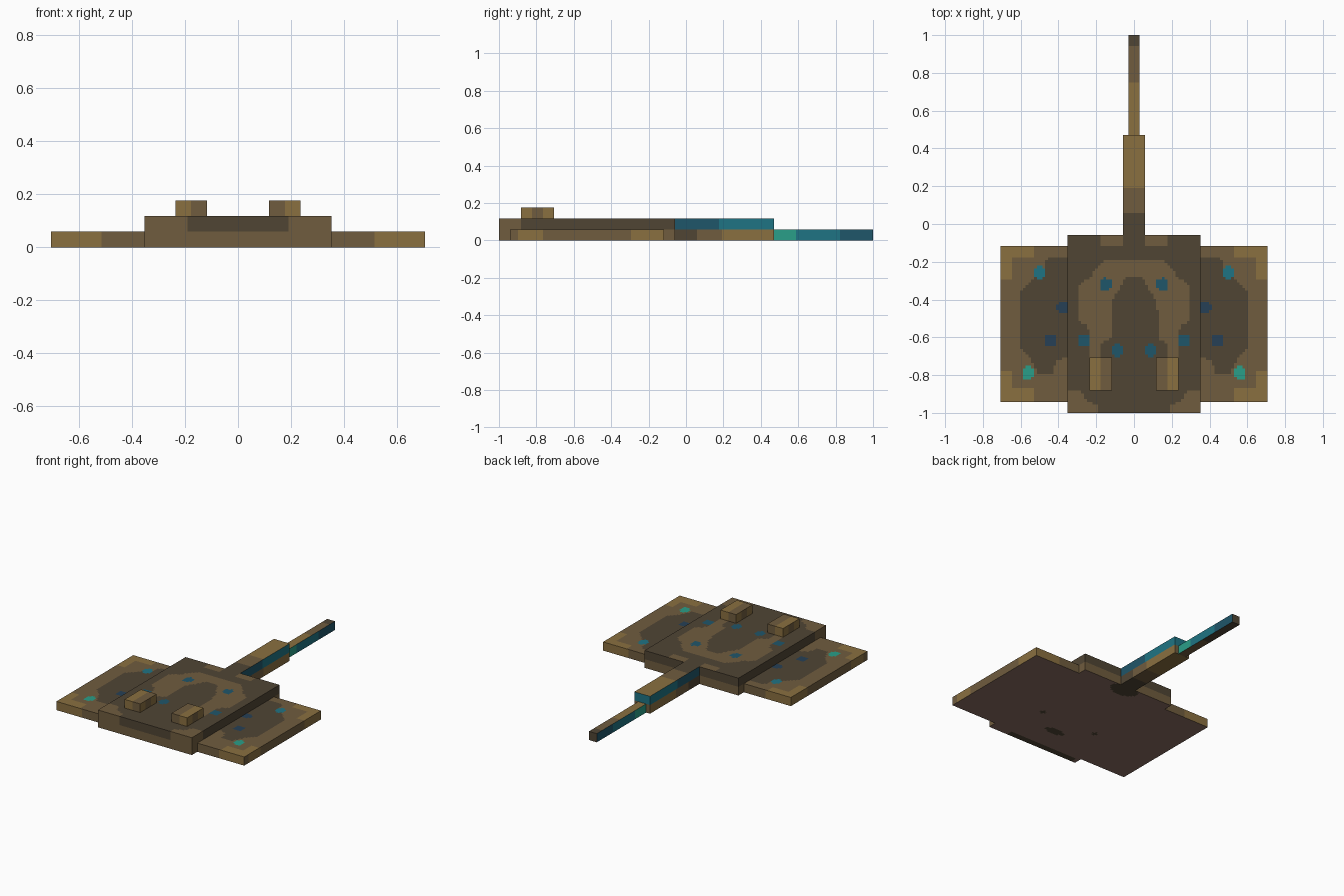
import bpy, bmesh, math
from mathutils import Vector

if "Cube" in bpy.data.objects:
    bpy.data.objects.remove(bpy.data.objects["Cube"], do_unlink=True)

P = 2 / 34          # one block unit
Q = P / 4           # paint cell


def linear(h):
    out = []
    for i in (0, 2, 4):
        c = int(h[i:i + 2], 16) / 255
        out.append(c / 12.92 if c <= 0.04045 else ((c + 0.055) / 1.055) ** 2.4)
    return (*out, 1)


COLOURS = [("light_brown", "8A7040"), ("mid_brown", "705C3E"), ("dark_brown", "504534"),
           ("deep_teal", "1F566A"), ("teal", "1F7484"), ("sea_green", "2A9F88"),
           ("navy", "264056"), ("belly_brown", "8A6E62")]
LIGHT, MID, DARK, DEEP, TEAL, GREEN, NAVY, BELLY = range(8)
materials = []
for name, code in COLOURS:
    m = bpy.data.materials.new(name)
    m.use_nodes = True
    m.diffuse_color = linear(code)
    bsdf = m.node_tree.nodes["Principled BSDF"]
    bsdf.inputs["Base Color"].default_value = linear(code)
    bsdf.inputs["Roughness"].default_value = 0.9
    materials.append(m)


def inside(x, y, poly):
    hit = False
    for (ax, ay), (bx, by) in zip(poly, poly[1:] + poly[:1]):
        if (ay > y) != (by > y) and x < (bx - ax) * (y - ay) / (by - ay) + ax:
            hit = not hit
    return hit


def dot(x, y, spots, r=0.034):
    return any(math.hypot(x - a, y - b) < r for a, b in spots)


def block(name, lo, hi, step, paint):
    """Box between two corners, cut into cells, each face painted by rule."""
    lo, hi = Vector(lo), Vector(hi)
    bm = bmesh.new()
    bmesh.ops.create_cube(bm, size=1)
    for v in bm.verts:
        v.co = (lo + hi) / 2 + Vector(a * b for a, b in zip(v.co, hi - lo))
    for axis, size in enumerate((step, step, P)):
        normal = Vector((axis == 0, axis == 1, axis == 2))
        for i in range(1, round((hi[axis] - lo[axis]) / size)):
            geom = bm.verts[:] + bm.edges[:] + bm.faces[:]
            bmesh.ops.bisect_plane(bm, geom=geom, plane_co=lo + normal * (i * size),
                                   plane_no=normal, dist=1e-6)
    bm.normal_update()
    for f in bm.faces:
        c = f.calc_center_median()
        f.material_index = paint(abs(c.x), c.y, c.z, f.normal, c.x)
    # join cells of equal colour
    bmesh.ops.dissolve_limit(bm, angle_limit=0.01, verts=bm.verts[:], edges=bm.edges[:],
                             delimit={'MATERIAL', 'NORMAL'})
    mesh = bpy.data.meshes.new(name)
    bm.to_mesh(mesh)
    bm.free()
    for m in materials:
        mesh.materials.append(m)
    ob = bpy.data.objects.new(name, mesh)
    bpy.context.collection.objects.link(ob)
    return ob


# Half outlines of the painted back markings
SADDLE = [(-1, -.185), (.15, -.185), (.18, -.22), (.22, -.25), (.23, -.29), (.28, -.31),
          (.295, -.35), (.295, -.51), (.25, -.54), (.235, -.58), (.235, -.74), (-1, -.74)]
SADDLE_CORE = [(-1, -.285), (.05, -.285), (.07, -.34), (.115, -.40), (.125, -.45),
               (.125, -.60), (.175, -.64), (.175, -.75), (-1, -.75)]
FRONT_TRIM = [(.36, -.875), (.28, -.885), (.26, -.93), (.20, -.955), (.18, -1.01), (.36, -1.01)]
FIN_PATCH = [(.3, -.18), (.46, -.18), (.48, -.24), (.54, -.30), (.60, -.35), (.60, -.66),
             (.55, -.70), (.53, -.76), (.50, -.80), (.43, -.80), (.41, -.72), (.3, -.69)]


def paint_body(x, y, z, n, sx):
    if n.z > .5:
        if dot(x, y, [(.15, -.32), (.265, -.615), (.09, -.67)]):
            return DEEP
        if inside(x, y, FRONT_TRIM) or (y > -P * 2 and P < x < P * 3):
            return MID
        return MID if inside(x, y, SADDLE) and not inside(x, y, SADDLE_CORE) else DARK
    if n.z < -.5:
        tail_root = (x / .1) ** 2 + ((y + .09) / .075) ** 2 < 1
        mouth = (x / .07) ** 2 + ((y + .78) / .03) ** 2 < 1
        nostril = dot(x, y, [(.21, -.64)], .018)
        chin = y < -.955 and -.32 < sx < .2
        return DARK if tail_root or mouth or nostril or chin else BELLY
    if n.y < -.5:
        return DARK if x < .19 - max(0, P * 1.25 - z) and z > P else MID
    return DARK if z > P and y > -.88 else MID


def paint_fin(x, y, z, n, sx):
    if n.z < -.5:
        return BELLY
    if n.z > .5:
        if dot(x, y, [(.56, -.79)]):
            return GREEN
        if dot(x, y, [(.5, -.255)]):
            return TEAL
        if dot(x, y, [(.375, -.44), (.44, -.615)]):
            return NAVY
        if inside(x, y, FIN_PATCH):
            return DARK
        edge = y > -.18 or y < -.87
        side = y > -.295 or y < -.78
        return LIGHT if (x > .53 and edge) or (x > .64 and side) else MID
    if abs(n.y) > .5:
        return LIGHT if x > .52 else MID
    return LIGHT if y > -.30 or -.89 < y < -.76 else MID


def paint_eye(x, y, z, n, sx):
    if abs(n.x) > .5:
        return MID if abs(y + P * 13.5) < P / 2 else LIGHT
    return LIGHT if x > P * 3 else MID


def paint_tail_base(x, y, z, n, sx):
    if n.y > .5:
        return TEAL if z > P else MID
    if abs(n.x) > .5 and z > P:
        return DEEP if y < .18 else TEAL
    return DARK if y < P else MID if y < .19 else LIGHT


def paint_tail_tip(x, y, z, n, sx):
    if abs(n.x) > .5:
        return GREEN if y < P * 10 else TEAL if y < P * 14 else DEEP
    if n.z < -.5:
        return DARK if y > .7 else MID
    return LIGHT if y < .755 else MID if y < .942 else DARK


# Body slab
block("body", (-6 * P, -17 * P, 0), (6 * P, -P, 2 * P), Q, paint_body)

# Paired fins and eyes
for side, s in (("left", 1), ("right", -1)):
    xs = sorted((s * 6 * P, s * 12 * P))
    block(side + "_fin", (xs[0], -16 * P, 0), (xs[1], -2 * P, P), Q, paint_fin)
    xs = sorted((s * 2 * P, s * 4 * P))
    block(side + "_eye", (xs[0], -15 * P, 2 * P), (xs[1], -12 * P, 3 * P), P, paint_eye)

# Two-part tail
block("tail_base", (-P, -P, 0), (P, 8 * P, 2 * P), Q, paint_tail_base)
block("tail_tip", (-P / 2, 8 * P, 0), (P / 2, 17 * P, P), Q, paint_tail_tip)
